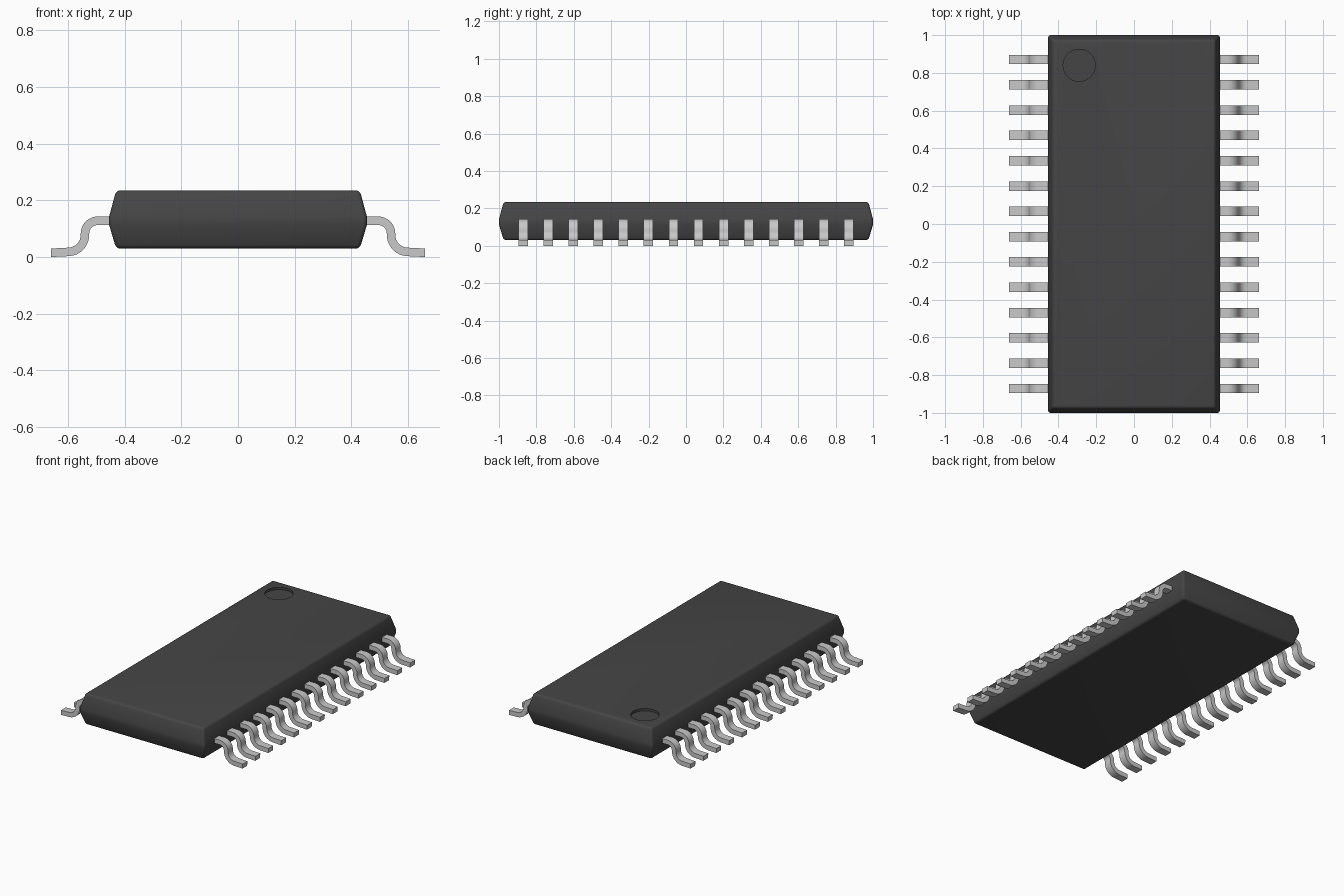
import bpy, bmesh, math
from mathutils import Vector

cube = bpy.data.objects.get("Cube")
if cube:
    bpy.data.objects.remove(cube, do_unlink=True)


def material(name, rgb, rough):
    m = bpy.data.materials.new(name)
    m.use_nodes = True
    m.diffuse_color = (*rgb, 1)
    bsdf = next(n for n in m.node_tree.nodes if n.type == 'BSDF_PRINCIPLED')
    bsdf.inputs["Base Color"].default_value = (*rgb, 1)
    bsdf.inputs["Roughness"].default_value = rough
    return m


def make_object(name, bm, mat):
    bmesh.ops.recalc_face_normals(bm, faces=bm.faces[:])
    me = bpy.data.meshes.new(name)
    bm.to_mesh(me)
    bm.free()
    me.materials.append(mat)
    ob = bpy.data.objects.new(name, me)
    bpy.context.collection.objects.link(ob)
    return ob


def select(ob):
    bpy.ops.object.select_all(action='DESELECT')
    ob.select_set(True)
    bpy.context.view_layer.objects.active = ob


def smooth(ob, degrees):
    select(ob)
    bpy.ops.object.shade_smooth_by_angle(angle=math.radians(degrees))


plastic = material("dark grey plastic", (0.06, 0.06, 0.06), 0.6)
metal = material("light grey metal", (0.58, 0.58, 0.58), 0.4)

# Body: rectangular sections (z, half width, half length), widest at the middle
bm = bmesh.new()
rings = []
for z, hx, hy in ((0.03, 0.43, 0.975), (0.114, 0.455, 1.0),
                  (0.142, 0.455, 1.0), (0.235, 0.43, 0.975)):
    rings.append([bm.verts.new((sx * hx, sy * hy, z))
                  for sx, sy in ((-1, -1), (1, -1), (1, 1), (-1, 1))])
for a, b in zip(rings, rings[1:]):
    for i in range(4):
        j = (i + 1) % 4
        bm.faces.new((a[i], a[j], b[j], b[i]))
bm.faces.new(rings[0][::-1])
bm.faces.new(rings[-1])
body = make_object("body", bm, plastic)
bevel = body.modifiers.new("rounded edges", 'BEVEL')
bevel.width = 0.014
bevel.segments = 4
bevel.limit_method = 'ANGLE'
bevel.angle_limit = math.radians(40)

# Round index mark sunk into the top
bm = bmesh.new()
bmesh.ops.create_cone(bm, cap_ends=True, segments=48, radius1=0.085,
                      radius2=0.085, depth=0.1)
bmesh.ops.translate(bm, verts=bm.verts[:], vec=(-0.29, 0.84, 0.27))
cutter = make_object("index_mark_cutter", bm, plastic)
cutter.hide_render = True
cut = body.modifiers.new("index mark", 'BOOLEAN')
cut.operation = 'DIFFERENCE'
cut.solver = 'EXACT'
cut.object = cutter
select(body)
for mod in ("rounded edges", "index mark"):
    bpy.ops.object.modifier_apply(modifier=mod)
bpy.data.objects.remove(cutter, do_unlink=True)
smooth(body, 30)


# Lead centre line in x, z: shoulder bend, then foot bend
def arc(cx, cz, r, start, end, steps=8):
    for i in range(steps + 1):
        t = math.radians(start + (end - start) * i / steps)
        yield Vector((cx + r * math.cos(t), cz + r * math.sin(t)))


THICK, WIDTH, PITCH, COUNT = 0.03, 0.05, 0.134, 14
path = [Vector((0.43, 0.128))]
path += arc(0.495, 0.083, 0.045, 90, 0)
path += arc(0.600, 0.078, 0.060, 180, 267)
path += [Vector((0.660, 0.015))]

# Outline of constant thickness around the centre line
upper, lower = [], []
for i, p in enumerate(path):
    d = (path[min(i + 1, len(path) - 1)] - path[max(i - 1, 0)]).normalized()
    n = Vector((-d.y, d.x)) * THICK / 2
    upper.append(p + n)
    lower.append(p - n)


def lead(name, side, y):
    bm = bmesh.new()
    rows = [[bm.verts.new((side * q.x, y + w, max(q.y, 0)))
             for q, w in ((u, -WIDTH / 2), (u, WIDTH / 2),
                          (l, WIDTH / 2), (l, -WIDTH / 2))]
            for u, l in zip(upper, lower)]
    for a, b in zip(rows, rows[1:]):
        for i in range(4):
            j = (i + 1) % 4
            bm.faces.new((a[i], a[j], b[j], b[i]))
    bm.faces.new(rows[0])
    bm.faces.new(rows[-1])
    smooth(make_object(name, bm, metal), 30)


# Two mirrored rows of leads
for side, label in ((1, "left"), (-1, "right")):
    for k in range(COUNT):
        lead(f"{label}_lead_{k + 1}", side, (k - (COUNT - 1) / 2) * PITCH)
